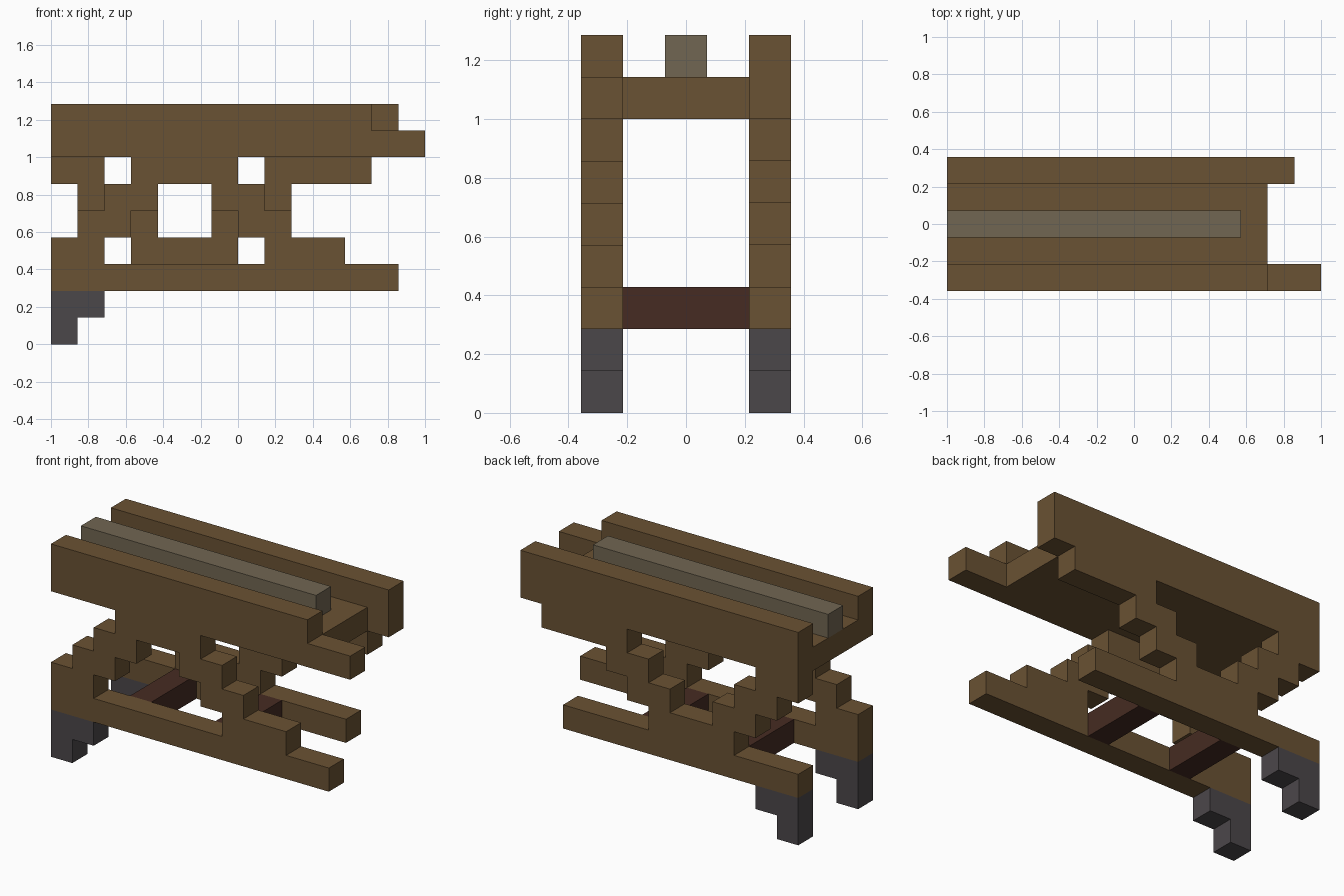
import bpy
import bmesh

CELL = 1 / 7  # the whole model sits on a grid of 14 x 5 x 9 cells

cube = bpy.data.objects.get("Cube")
if cube:
    bpy.data.objects.remove(cube, do_unlink=True)


def linear(byte):
    c = byte / 255
    return c / 12.92 if c <= 0.04045 else ((c + 0.055) / 1.055) ** 2.4


def material(name, *rgb):
    mat = bpy.data.materials.new(name)
    color = (*(linear(c) for c in rgb), 1)
    mat.diffuse_color = color
    mat.use_nodes = True
    bsdf = next(n for n in mat.node_tree.nodes if n.type == "BSDF_PRINCIPLED")
    bsdf.inputs["Base Color"].default_value = color
    bsdf.inputs["Roughness"].default_value = 0.9
    return mat


def panel(name, rows, y, depth, mat):
    """Cut a stepped profile from runs of cells per row, extruded along y.

    rows maps a row number to a list of (first cell, last cell) runs.
    """
    bm = bmesh.new()
    for row, runs in rows.items():
        for first, last in runs:
            for i in range(first, last + 1):
                corners = ((i, row), (i + 1, row), (i + 1, row + 1), (i, row + 1))
                bm.faces.new([bm.verts.new(((a - 7) * CELL, (y - 2.5) * CELL, b * CELL))
                              for a, b in corners])
    bmesh.ops.remove_doubles(bm, verts=bm.verts[:], dist=CELL / 100)
    result = bmesh.ops.extrude_face_region(bm, geom=bm.faces[:], use_keep_orig=True)
    moved = [g for g in result["geom"] if isinstance(g, bmesh.types.BMVert)]
    bmesh.ops.translate(bm, verts=moved, vec=(0, depth * CELL, 0))
    bmesh.ops.recalc_face_normals(bm, faces=bm.faces[:])
    mesh = bpy.data.meshes.new(name)
    bm.to_mesh(mesh)
    bm.free()
    mesh.materials.append(mat)
    obj = bpy.data.objects.new(name, mesh)
    bpy.context.collection.objects.link(obj)
    return obj


wood = material("brown wood", 106, 82, 51)
dark_wood = material("dark red wood", 70, 43, 34)
stone = material("grey brown", 113, 102, 82)
charcoal = material("charcoal", 75, 71, 74)

# Side frames with opposed zigzag braces
panel("front_side_frame", {
    2: [(0, 12)],
    3: [(0, 1), (8, 10)],
    4: [(1, 2), (7, 8)],
    5: [(2, 3), (6, 7)],
    6: [(3, 6)],
    7: [(0, 13)],
    8: [(0, 11)],
}, 0, 1, wood)
panel("back_side_frame", {
    2: [(0, 10)],
    3: [(3, 6)],
    4: [(2, 3), (6, 7)],
    5: [(1, 2), (7, 8)],
    6: [(0, 1), (8, 11)],
    7: [(0, 12)],
    8: [(0, 12)],
}, 4, 1, wood)

# Deck between the frames, with the raised rail along its middle
panel("deck", {7: [(0, 11)]}, 1, 3, wood)
panel("centre_rail", {8: [(0, 10)]}, 2, 1, stone)

# Lower cross bars
for side, i in (("right", 3), ("left", 7)):
    panel(side + "_cross_bar", {2: [(i, i)]}, 1, 3, dark_wood)

# Stepped feet under one end
for side, y in (("front", 0), ("back", 4)):
    panel(side + "_foot", {0: [(0, 0)], 1: [(0, 1)]}, y, 1, charcoal)
